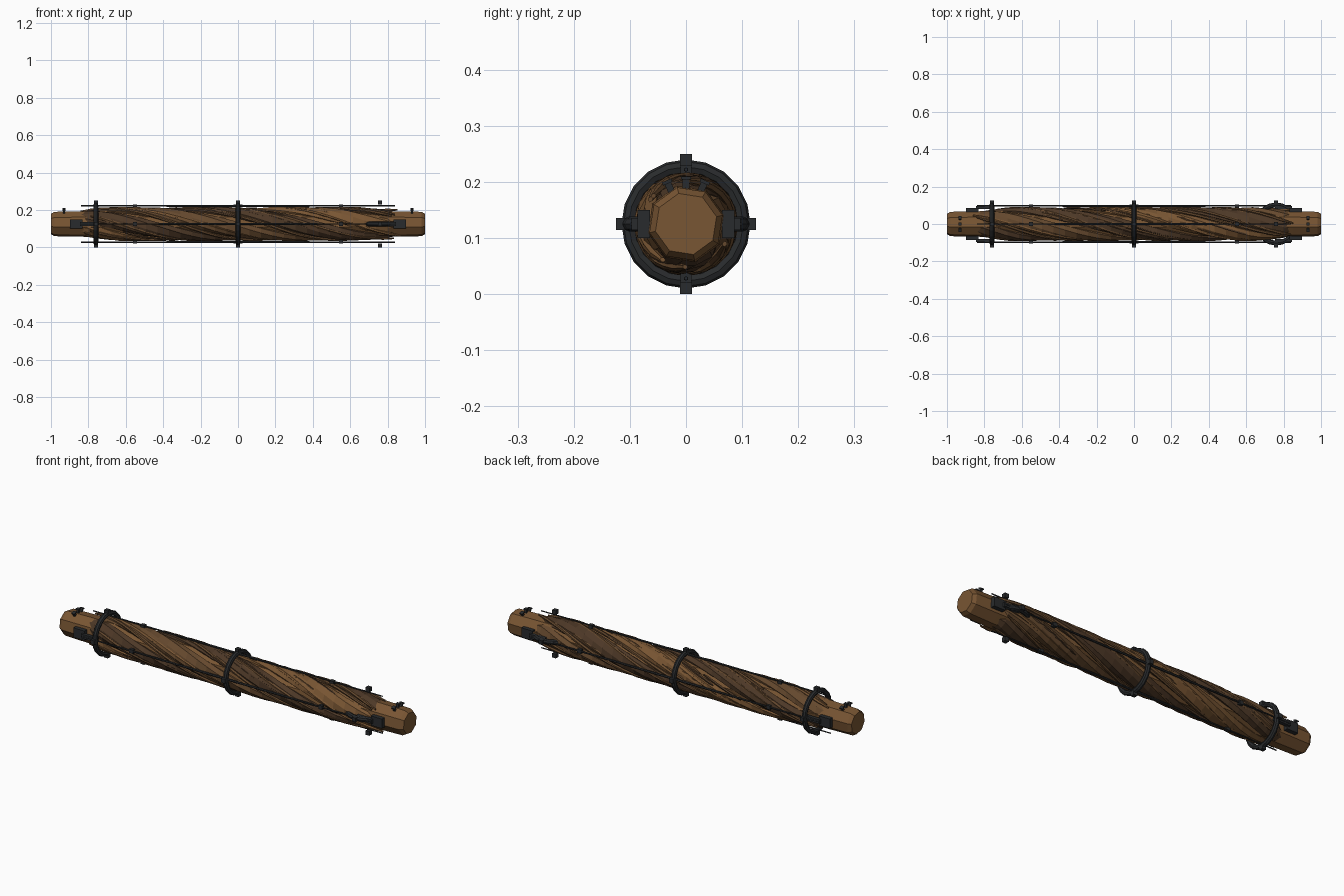
import bpy, bmesh, math, random
from mathutils import Vector, Matrix

if "Cube" in bpy.data.objects:
    bpy.data.objects.remove(bpy.data.objects["Cube"])

random.seed(4)
CZ = 0.125            # height of the log axis
TWIST = 2 * math.pi / 1.75


def mat(name, col):
    m = bpy.data.materials.new(name)
    m.diffuse_color = (*col, 1)
    m.use_nodes = True
    m.node_tree.nodes["Principled BSDF"].inputs["Base Color"].default_value = m.diffuse_color
    return m


LIGHT = mat("light wood", (0.19, 0.092, 0.033))
MID = mat("mid wood", (0.13, 0.066, 0.027))
DARK = mat("dark wood", (0.075, 0.04, 0.02))
IRON = mat("black iron", (0.022, 0.024, 0.026))


def finish(bm, name, m):
    bmesh.ops.recalc_face_normals(bm, faces=bm.faces[:])
    me = bpy.data.meshes.new(name)
    bm.to_mesh(me)
    bm.free()
    me.materials.append(m)
    ob = bpy.data.objects.new(name, me)
    bpy.context.collection.objects.link(ob)
    return ob


def loft(name, rings, m):
    """Skin a list of equal-length point rings and cap both ends."""
    bm = bmesh.new()
    rows = [[bm.verts.new(p) for p in r] for r in rings]
    n = len(rows[0])
    for a, b in zip(rows, rows[1:]):
        for i in range(n):
            bm.faces.new((a[i], a[(i + 1) % n], b[(i + 1) % n], b[i]))
    bm.faces.new(rows[0])
    bm.faces.new(rows[-1])
    return finish(bm, name, m)


def strand(name, phase, x0, x1, centre, rad, tan, m, sides=6, steps=28, twist=TWIST):
    """Elliptic strand wound around the log; centre(x) is its distance from the axis."""
    rings = []
    for s in range(steps + 1):
        x = x0 + (x1 - x0) * s / steps
        a = phase + twist * x
        end = 0.55 if s in (0, steps) else 1
        ring = []
        for i in range(sides):
            t = 2 * math.pi * i / sides
            r = centre(x) + rad * end * math.cos(t)
            w = tan * end * math.sin(t)
            ring.append((x, r * math.cos(a) - w * math.sin(a),
                         CZ + r * math.sin(a) + w * math.cos(a)))
        rings.append(ring)
    return loft(name, rings, m)


def box(name, x, angle, r, size, m=IRON):
    """Box at distance r from the axis; size is (along, radial, sideways)."""
    bm = bmesh.new()
    bmesh.ops.create_cube(bm, size=1)
    mtx = (Matrix.Translation((x, 0, CZ)) @ Matrix.Rotation(angle, 4, 'X')
           @ Matrix.Translation((0, r, 0)) @ Matrix.Diagonal((*size, 1)))
    bmesh.ops.transform(bm, matrix=mtx, verts=bm.verts)
    return finish(bm, name, m)


def taper(full, low):
    """Radius that drops smoothly near both ends of the log."""
    def f(x):
        k = min(1, max(0, (0.88 - abs(x)) / 0.28))
        return low + (full - low) * k * k * (3 - 2 * k)
    return f


# Core log with chamfered eight-sided ends
core = []
for x, r in ((-1, 0.056), (-0.982, 0.067), (-0.85, 0.07), (-0.4, 0.072), (0, 0.072),
             (0.4, 0.072), (0.85, 0.07), (0.982, 0.067), (1, 0.056)):
    core.append([(x, r * math.cos(math.pi * (i + 0.3) / 4),
                  CZ + r * math.sin(math.pi * (i + 0.3) / 4)) for i in range(8)])
loft("core_log", core, LIGHT)

# Broad twisted wood lobes
for i in range(4):
    strand("twisted_lobe", i * math.pi / 2 + 0.5, -0.86, 0.86, taper(0.062, 0.042),
           0.03, 0.046, (LIGHT, DARK, MID, DARK)[i], sides=8)

# Round roots wound over the lobes
for i in range(7):
    a = i * 2 * math.pi / 7 + random.uniform(-0.2, 0.2)
    strand("wound_root", a, -random.uniform(0.78, 0.88), random.uniform(0.78, 0.88),
           taper(0.084, 0.076), 0.008, 0.009, (MID, LIGHT, MID)[i % 3],
           twist=TWIST * random.uniform(0.85, 1.15))

# Thin dark splinters between the roots
for i in range(22):
    x = random.uniform(-0.72, 0.45)
    strand("bark_splinter", random.uniform(0, 6.28), x, x + random.uniform(0.15, 0.32),
           taper(0.086, 0.072), 0.005, 0.007, DARK if i % 3 else MID,
           sides=4, steps=8)


# Iron rings: two clasp the log, the third lies flat through it
def iron_ring(x, flat):
    bm = bmesh.new()
    vs = []
    for i in range(20):
        a = 2 * math.pi * i / 20
        row = []
        for j in range(8):
            b = 2 * math.pi * j / 8
            r, h = 0.102 + 0.013 * math.cos(b), 0.013 * math.sin(b)
            p = (r * math.cos(a), r * math.sin(a), h) if flat else \
                (h, r * math.cos(a), r * math.sin(a))
            row.append(bm.verts.new((x + p[0], p[1], CZ + p[2])))
        vs.append(row)
    for i in range(20):
        for j in range(8):
            k, l = (i + 1) % 20, (j + 1) % 8
            bm.faces.new((vs[i][j], vs[k][j], vs[k][l], vs[i][l]))
    finish(bm, "iron_ring", IRON)


for x in (-0.76, 0, 0.76):
    iron_ring(x, x > 0.5)
    for q in range(4):
        box("ring_stud", x, q * math.pi / 2, 0.114, (0.022, 0.022, 0.022))

# Four long iron rods with small clips
for q in range(4):
    a = q * math.pi / 2
    strand("iron_rod", a, -0.84, 0.84, lambda x: 0.097, 0.006, 0.006, IRON,
           steps=2, twist=0)
    for x in (-0.55, 0.55):
        box("rod_clip", x, a, 0.094, (0.022, 0.018, 0.02))

# End brackets on the front and back, and nails on top of the log ends
for sx in (-1, 1):
    for a in (0, math.pi):
        box("end_bracket", sx * 0.865, a, 0.075, (0.065, 0.022, 0.05))
        box("bracket_arm", sx * 0.80, a, 0.088, (0.09, 0.018, 0.022))
    for d in (-0.42, 0, 0.42):
        box("end_nail", sx * 0.93, math.pi / 2 + d, 0.073, (0.012, 0.02, 0.012))
        box("nail_head", sx * 0.93, math.pi / 2 + d, 0.082, (0.018, 0.006, 0.018))
